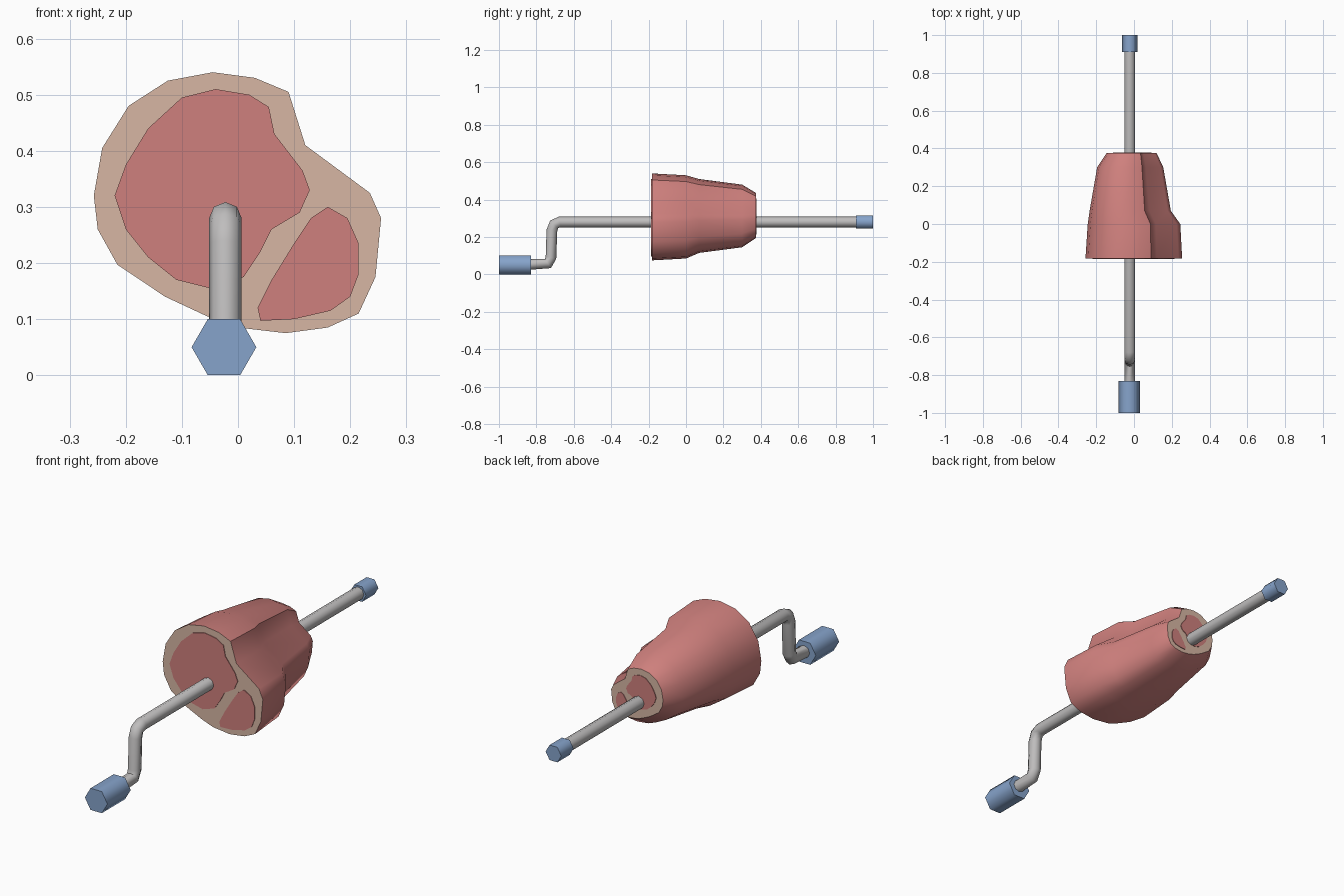
import bpy, bmesh, math
from mathutils import Vector

if "Cube" in bpy.data.objects:
    bpy.data.objects.remove(bpy.data.objects["Cube"])


def material(name, rgb):
    m = bpy.data.materials.new(name)
    m.diffuse_color = (*rgb, 1)
    m.use_nodes = True
    m.node_tree.nodes["Principled BSDF"].inputs["Base Color"].default_value = m.diffuse_color
    return m


RED = material("meat red", (0.62, 0.215, 0.205))
FAT = material("fat cream", (0.68, 0.47, 0.37))
STEEL = material("steel grey", (0.52, 0.51, 0.51))
BLUE = material("grip blue", (0.24, 0.37, 0.60))


def loft(name, rings, mats, angle):
    """Skin a list of equal-length rings and cap both ends (last material on caps)."""
    bm = bmesh.new()
    vs = [[bm.verts.new(p) for p in r] for r in rings]
    n = len(rings[0])
    for a, b in zip(vs, vs[1:]):
        for i in range(n):
            j = (i + 1) % n
            bm.faces.new((a[i], a[j], b[j], b[i]))
    for end in (vs[0], vs[-1]):
        bm.faces.new(end).material_index = len(mats) - 1
    bmesh.ops.recalc_face_normals(bm, faces=bm.faces[:])
    me = bpy.data.meshes.new(name)
    bm.to_mesh(me)
    bm.free()
    for m in mats:
        me.materials.append(m)
    ob = bpy.data.objects.new(name, me)
    bpy.context.collection.objects.link(ob)
    bpy.ops.object.select_all(action='DESELECT')
    ob.select_set(True)
    bpy.context.view_layer.objects.active = ob
    bpy.ops.object.shade_smooth_by_angle(angle=math.radians(angle))
    return ob


# Front outlines (x, z): whole joint and its two muscles
OUTLINE = [(-.045, .54), (.03, .53), (.09, .505), (.12, .41), (.235, .325),
           (.255, .28), (.245, .175), (.215, .11), (.16, .085), (.085, .075),
           (0, .085), (-.055, .105), (-.13, .14), (-.215, .197), (-.25, .26),
           (-.257, .32), (-.242, .405), (-.195, .48), (-.125, .525)]
LARGE = [(-.04, .51), (.02, .5), (.055, .478), (.065, .43), (.115, .365),
         (.128, .33), (.11, .29), (.06, .26), (.04, .22), (.01, .175),
         (-.05, .155), (-.11, .17), (-.16, .21), (-.2, .26), (-.22, .32),
         (-.2, .375), (-.16, .44), (-.1, .495)]
SMALL = [(.16, .3), (.195, .28), (.215, .235), (.215, .18), (.2, .14),
         (.165, .115), (.1, .1), (.04, .097), (.035, .12), (.06, .17),
         (.1, .235), (.13, .28)]

# Stations along the joint: y, x range, z range
STATIONS = [(-.183, -.257, .255, .075, .54), (0, -.245, .245, .085, .53),
            (.07, -.235, .195, .115, .51), (.3, -.195, .155, .145, .48),
            (.375, -.145, .12, .195, .435)]


def fit(points, station, dy=0):
    y, x0, x1, z0, z1 = station
    return [(x0 + (x + .257) / .512 * (x1 - x0), y + dy,
             z0 + (z - .075) / .465 * (z1 - z0)) for x, z in points]


def shrink(points, k):
    cx = sum(p[0] for p in points) / len(points)
    cz = sum(p[1] for p in points) / len(points)
    return [(cx + (x - cx) * k, cz + (z - cz) * k) for x, z in points]


# Meat joint with fat-coloured cut ends, and thin muscle plates on both ends
loft("meat_joint", [fit(OUTLINE, s) for s in STATIONS], [RED, FAT], 45)
for label, shape in (("large", LARGE), ("small", SMALL)):
    for end, s, d, k in (("front", STATIONS[0], -.003, 1), ("back", STATIONS[-1], .003, .85)):
        pts = shrink(shape, k)
        loft(f"{label}_muscle_{end}", [fit(pts, s, -d), fit(pts, s, d)], [RED], 40)

# Cranked spit rod: octagonal tube along a path in the yz plane
CX, R = -.0225, .029
path = [Vector((0, y, z)) for y, z in
        [(.93, .28), (-.675, .28), (-.705, .268), (-.717, .235),
         (-.722, .09), (-.738, .058), (-.86, .052)]]
rings = []
for i, p in enumerate(path):
    t = Vector()
    if i > 0:
        t += (p - path[i - 1]).normalized()
    if i < len(path) - 1:
        t += (path[i + 1] - p).normalized()
    t.normalize()
    side = Vector((0, -t.z, t.y))
    rings.append([Vector((CX, 0, 0)) + p + side * R * math.cos(a) + Vector((R * math.sin(a), 0, 0))
                  for a in (k * math.tau / 8 for k in range(8))])
loft("spit_rod", rings, [STEEL], 60)

# Six-sided grips on both ends
for name, r, x, z, y0, y1 in (("crank_handle", .0577, -.025, .05, -1, -.83),
                              ("end_grip", .040, CX, .28, .91, 1)):
    hexes = [[(x + r * math.cos(k * math.pi / 3), y, z + r * math.sin(k * math.pi / 3))
              for k in range(6)] for y in (y0, y1)]
    loft(name, hexes, [BLUE], 65)
